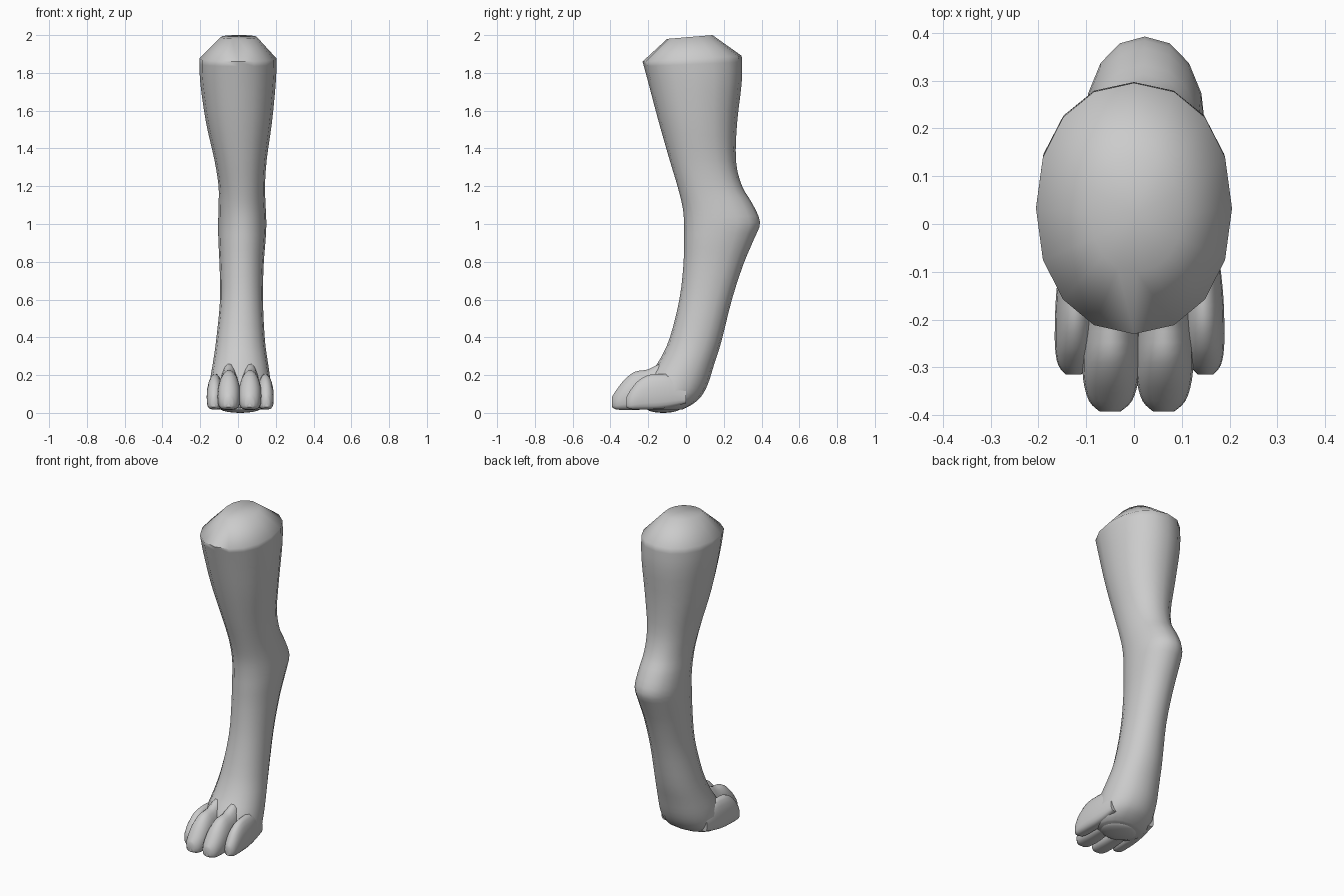
import bpy, bmesh, math
from mathutils import Vector

if "Cube" in bpy.data.objects:
    bpy.data.objects.remove(bpy.data.objects["Cube"])


def smooth_stations(rows, steps):
    """Catmull-Rom interpolation between rows of section values."""
    out = []
    for i in range(len(rows) - 1):
        p = [rows[max(0, min(len(rows) - 1, i + k))] for k in (-1, 0, 1, 2)]
        for s in range(steps):
            t = s / steps
            out.append([0.5 * (2 * b + (c - a) * t + (2 * a - 5 * b + 4 * c - d) * t * t
                               + (3 * b - a - 3 * c + d) * t ** 3)
                        for a, b, c, d in zip(*p)])
    return out + [list(rows[-1])]


def loft(name, rings, angle=50):
    """Skin a stack of equal-length point rings and close both ends."""
    bm = bmesh.new()
    vs = [[bm.verts.new(p) for p in r] for r in rings]
    n = len(vs[0])
    for a, b in zip(vs, vs[1:]):
        for i in range(n):
            j = (i + 1) % n
            bm.faces.new((a[i], a[j], b[j], b[i]))
    for r in (vs[0], vs[-1]):
        c = bm.verts.new(sum((v.co for v in r), Vector()) / n)
        for i in range(n):
            bm.faces.new((r[i], r[(i + 1) % n], c))
    bmesh.ops.recalc_face_normals(bm, faces=bm.faces)
    me = bpy.data.meshes.new(name)
    bm.to_mesh(me)
    bm.free()
    ob = bpy.data.objects.new(name, me)
    bpy.context.collection.objects.link(ob)
    bpy.context.view_layer.objects.active = ob
    ob.select_set(True)
    bpy.ops.object.shade_smooth_by_angle(angle=math.radians(angle))
    ob.select_set(False)
    return ob


def sq(v, e):
    return math.copysign(abs(v) ** e, v)


def leg_ring(row, n=16):
    """Rounded section, tilted from its front height to its back height."""
    yf, zf, yb, zb, x0, x1 = row
    pts = []
    for i in range(n):
        a = math.tau * i / n
        u, v = sq(math.cos(a), 0.93), sq(math.sin(a), 0.93)
        t = (v + 1) / 2
        pts.append(((x0 + x1) / 2 + u * (x1 - x0) / 2, yf + (yb - yf) * t, zf + (zb - zf) * t))
    return pts


def toe_ring(row, n=18):
    """Upright section with a round top and a flatter underside."""
    x, y, w, z0, z1 = row
    pts = []
    for i in range(n):
        a = math.tau * i / n
        c, s = math.cos(a), math.sin(a)
        e = 1.0 if s > 0 else 0.6
        pts.append((x + w * sq(c, e), y, z0 + (z1 - z0) * (0.4 + (0.6 if s > 0 else 0.4) * sq(s, e))))
    return pts


# leg with hock and heel: front y, front z, back y, back z, left x, right x
leg = [
    (-0.23, 1.86, 0.295, 1.89, -0.205, 0.205),
    (-0.20, 1.75, 0.295, 1.75, -0.200, 0.200),
    (-0.147, 1.55, 0.27, 1.53, -0.170, 0.180),
    (-0.09, 1.35, 0.265, 1.33, -0.125, 0.152),
    (-0.045, 1.20, 0.297, 1.20, -0.103, 0.143),
    (-0.018, 1.09, 0.35, 1.11, -0.103, 0.146),
    (-0.01, 1.00, 0.392, 1.01, -0.105, 0.150),
    (-0.010, 0.91, 0.36, 0.92, -0.104, 0.146),
    (-0.014, 0.78, 0.305, 0.79, -0.098, 0.136),
    (-0.035, 0.60, 0.243, 0.60, -0.095, 0.132),
    (-0.085, 0.40, 0.188, 0.38, -0.115, 0.142),
    (-0.14, 0.28, 0.150, 0.26, -0.132, 0.158),
    (-0.20, 0.19, 0.115, 0.15, -0.148, 0.172),
    (-0.22, 0.10, 0.075, 0.08, -0.150, 0.176),
    (-0.22, 0.04, 0.025, 0.04, -0.140, 0.165),
    (-0.20, 0.018, -0.02, 0.018, -0.115, 0.140),
]
cap = (-0.10, 1.98, 0.14, 2.0, -0.09, 0.10)
loft("leg", [leg_ring(cap)] + [leg_ring(r) for r in smooth_stations(leg, 3)], 60)

# toes: each bends slightly along its length
inner = [(-0.02, 0.035, 0.03, 0.22), (-0.12, 0.046, 0.02, 0.265), (-0.20, 0.056, 0.018, 0.232),
         (-0.27, 0.060, 0.015, 0.220), (-0.325, 0.058, 0.015, 0.178),
         (-0.37, 0.045, 0.018, 0.12), (-0.392, 0.022, 0.03, 0.085)]
outer = [(0.0, 0.025, 0.05, 0.15), (-0.08, 0.036, 0.03, 0.20), (-0.15, 0.042, 0.02, 0.207),
         (-0.21, 0.043, 0.018, 0.198), (-0.26, 0.041, 0.018, 0.165),
         (-0.295, 0.033, 0.02, 0.12), (-0.315, 0.016, 0.03, 0.085)]
for name, rows, xa, xb in (("inner_toe_left", inner, -0.045, -0.050), ("inner_toe_right", inner, 0.066, 0.062),
                           ("outer_toe_left", outer, -0.118, -0.127), ("outer_toe_right", outer, 0.142, 0.150)):
    n = len(rows) - 1
    stations = [(xa + (xb - xa) * i / n,) + r for i, r in enumerate(rows)]
    loft(name, [toe_ring(r) for r in smooth_stations(stations, 3)])

# sole pad
bpy.ops.mesh.primitive_uv_sphere_add(segments=20, ring_count=10, location=(0.012, -0.12, 0.025))
pad = bpy.context.object
pad.name = "sole_pad"
pad.scale = (0.11, 0.09, 0.025)
bpy.ops.object.shade_smooth()
